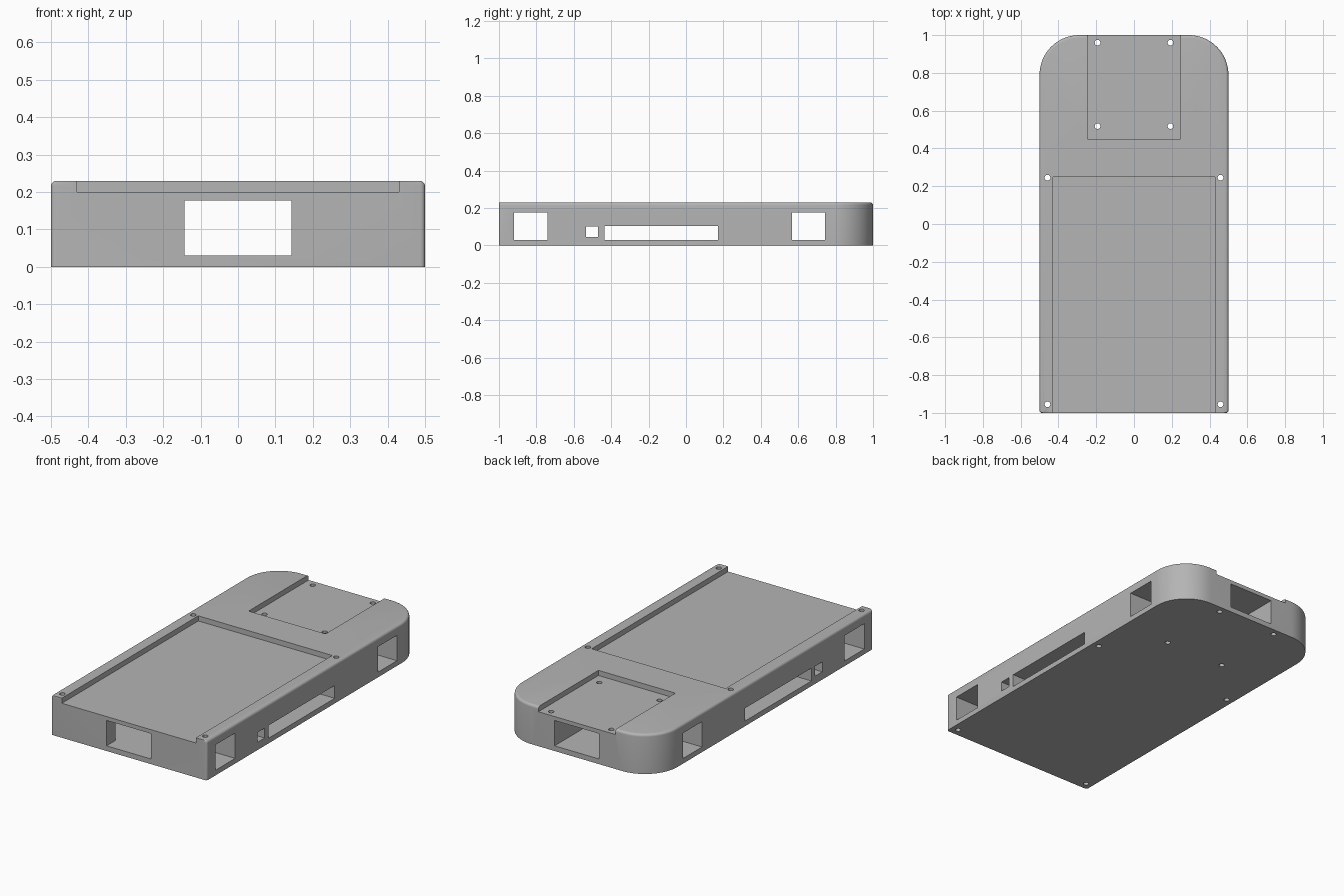
import bpy, bmesh
from math import sin, cos, pi, radians

old = bpy.data.objects.get("Cube")
if old:
    bpy.data.objects.remove(old, do_unlink=True)

HEIGHT, FILLET = 0.23, 0.015
REAR_R, FRONT_R = 0.21, 0.012

grey = bpy.data.materials.new("plain grey")
grey.use_nodes = True
colour = (0.46, 0.46, 0.46, 1)
grey.diffuse_color = colour
grey.node_tree.nodes["Principled BSDF"].inputs["Base Color"].default_value = colour


def make_object(name, bm):
    bmesh.ops.recalc_face_normals(bm, faces=bm.faces)
    mesh = bpy.data.meshes.new(name)
    bm.to_mesh(mesh)
    bm.free()
    mesh.materials.append(grey)
    obj = bpy.data.objects.new(name, mesh)
    bpy.context.collection.objects.link(obj)
    return obj


def outline(inset):
    """Plan of the case, pulled in at the sides and the rounded rear."""
    pts = []
    corners = [(1, 1, REAR_R, 0, 16), (-1, 1, REAR_R, 90, 16),
               (-1, -1, FRONT_R, 180, 4), (1, -1, FRONT_R, 270, 4)]
    for sx, sy, r, start, steps in corners:
        cx, cy = sx * (0.5 - r), sy * (1 - r)
        for i in range(steps + 1):
            a = radians(start) + pi / 2 * i / steps
            dx, dy = cos(a), sin(a)
            if sy > 0:
                pts.append((cx + (r - inset) * dx, cy + (r - inset) * dy))
            else:
                pts.append((cx + r * dx - sx * inset, cy + r * dy))
    return pts


# Solid case body with a softened top edge
bm = bmesh.new()
layers = [(0, 0)]
for k in range(6):
    a = pi / 2 * k / 5
    layers.append((FILLET * (1 - cos(a)), HEIGHT - FILLET * (1 - sin(a))))
rings = [[bm.verts.new((x, y, z)) for x, y in outline(i)] for i, z in layers]
for low, high in zip(rings, rings[1:]):
    n = len(low)
    for i in range(n):
        j = (i + 1) % n
        bm.faces.new((low[i], low[j], high[j], high[i]))
bm.faces.new(rings[0])
bm.faces.new(rings[-1])
case = make_object("case_body", bm)


def cut(bm):
    """Subtract a closed shape from the case."""
    tool = make_object("cutter", bm)
    tool.hide_render = True
    mod = case.modifiers.new("cut", "BOOLEAN")
    mod.operation, mod.solver, mod.object = "DIFFERENCE", "EXACT", tool
    bpy.context.view_layer.objects.active = case
    bpy.ops.object.modifier_apply(modifier=mod.name)
    bpy.data.objects.remove(tool, do_unlink=True)


def cut_box(x0, x1, y0, y1, z0, z1):
    bm = bmesh.new()
    bmesh.ops.create_cube(bm, size=1)
    for v in bm.verts:
        v.co = (x1 if v.co.x > 0 else x0, y1 if v.co.y > 0 else y0,
                z1 if v.co.z > 0 else z0)
    cut(bm)


def cut_hole(x, y, radius=0.015):
    bm = bmesh.new()
    bmesh.ops.create_cone(bm, cap_ends=True, segments=24, radius1=radius,
                          radius2=radius, depth=1)
    bmesh.ops.translate(bm, verts=bm.verts, vec=(x, y, 0))
    cut(bm)


# Recesses in the top: large front bay and small rear bay
cut_box(-0.43, 0.43, -1.1, 0.25, 0.2, 0.3)
cut_box(-0.247, 0.247, 0.45, 1.1, 0.2, 0.3)

# Lengthwise tunnel, then the openings that run from side to side
cut_box(-0.143, 0.143, -1.1, 1.1, 0.03, 0.177)
for y0, y1, z0, z1 in [(-0.92, -0.74, 0.03, 0.177), (0.567, 0.743, 0.03, 0.177),
                       (-0.535, -0.47, 0.045, 0.102), (-0.435, 0.172, 0.03, 0.104)]:
    cut_box(-0.6, 0.6, y0, y1, z0, z1)

# Screw holes through the full height
for side in (-1, 1):
    for x, y in [(0.458, -0.955), (0.458, 0.245), (0.193, 0.518), (0.193, 0.96)]:
        cut_hole(side * x, y)

# Smooth rounded walls, crisp edges
case.select_set(True)
bpy.context.view_layer.objects.active = case
bpy.ops.object.shade_smooth_by_angle(angle=radians(30))
